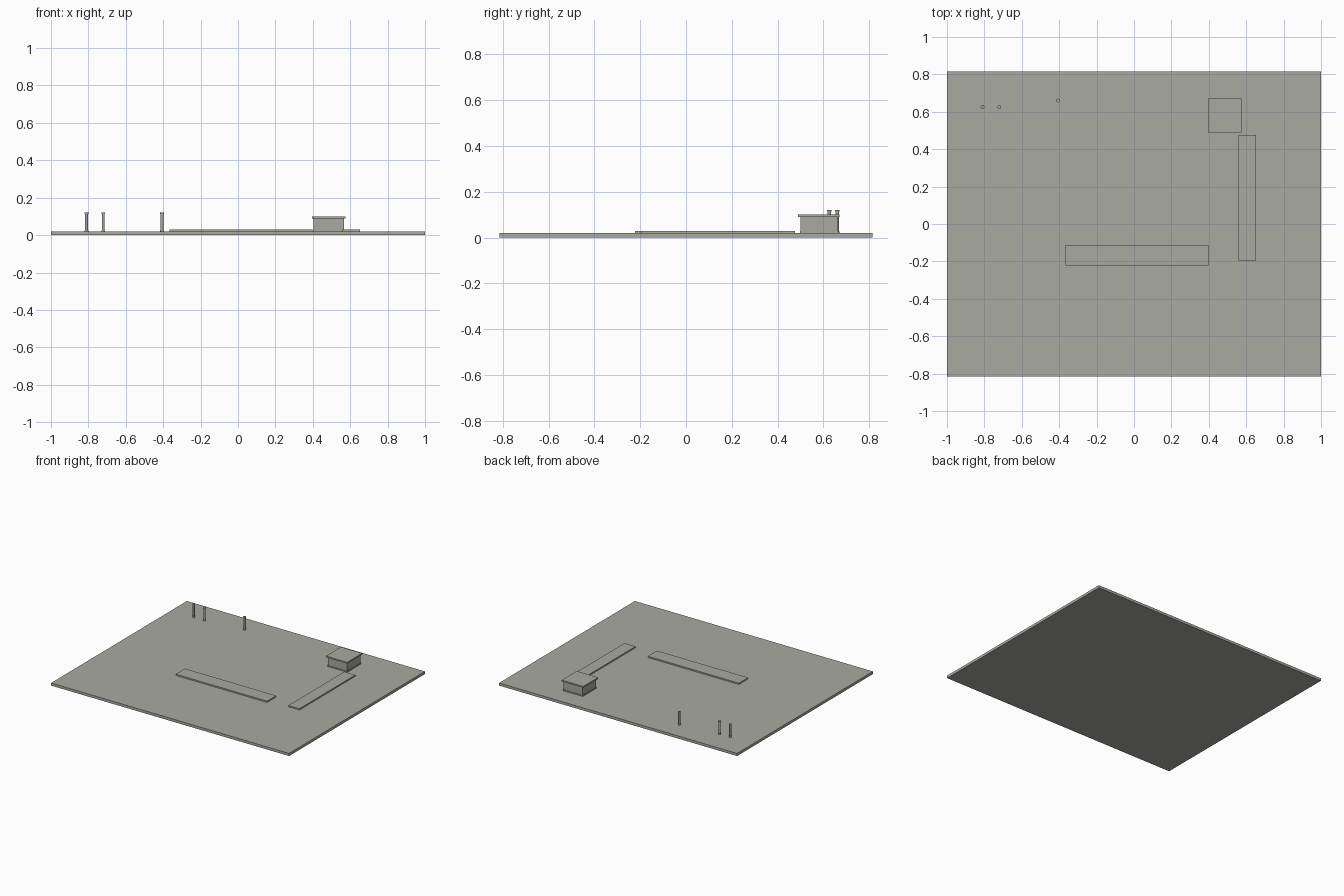
import bpy

# Remove the default cube
if "Cube" in bpy.data.objects:
    bpy.data.objects.remove(bpy.data.objects["Cube"], do_unlink=True)

# Single stone grey for the whole site
stone = bpy.data.materials.new("stone_grey")
stone.use_nodes = True
COLOR = (0.40, 0.40, 0.36, 1)
stone.diffuse_color = COLOR
stone.node_tree.nodes["Principled BSDF"].inputs["Base Color"].default_value = COLOR

GROUND = 0.02


def box(name, x, y, z):
    """Box spanning the given (low, high) ranges."""
    bpy.ops.mesh.primitive_cube_add(size=1, location=[sum(r) / 2 for r in (x, y, z)])
    ob = bpy.context.object
    ob.name = name
    ob.scale = [r[1] - r[0] for r in (x, y, z)]
    bpy.ops.object.transform_apply(location=False, rotation=False)
    ob.data.materials.append(stone)
    return ob


def disc(name, x, y, radius, low, high):
    """Upright round part."""
    bpy.ops.mesh.primitive_cylinder_add(
        vertices=16, radius=radius, depth=high - low, location=(x, y, (low + high) / 2))
    ob = bpy.context.object
    ob.name = name
    ob.data.materials.append(stone)
    bpy.ops.object.shade_smooth_by_angle()
    return ob


# Ground slab
box("ground_slab", (-1, 1), (-0.815, 0.815), (0, GROUND))

# Row of square paving pads
PAD = 0.1095
for i in range(7):
    left = -0.367 + i * PAD
    box(f"paving_pad_{i + 1}", (left, left + PAD), (-0.222, -0.112), (GROUND, 0.03))

# Long paved path
box("long_path", (0.56, 0.653), (-0.195, 0.475), (GROUND, 0.03))

# Small flat-roofed building
box("building_plinth", (0.402, 0.57), (0.497, 0.665), (GROUND, 0.028))
box("building_walls", (0.405, 0.567), (0.5, 0.662), (0.028, 0.09))
box("building_roof", (0.395, 0.575), (0.49, 0.67), (0.09, 0.1))

# Columns with foot and cap
for i, (x, y) in enumerate([(-0.81, 0.625), (-0.72, 0.625), (-0.406, 0.66)], 1):
    disc(f"column_foot_{i}", x, y, 0.01, GROUND, 0.026)
    disc(f"column_shaft_{i}", x, y, 0.0075, 0.026, 0.114)
    disc(f"column_cap_{i}", x, y, 0.01, 0.114, 0.12)
